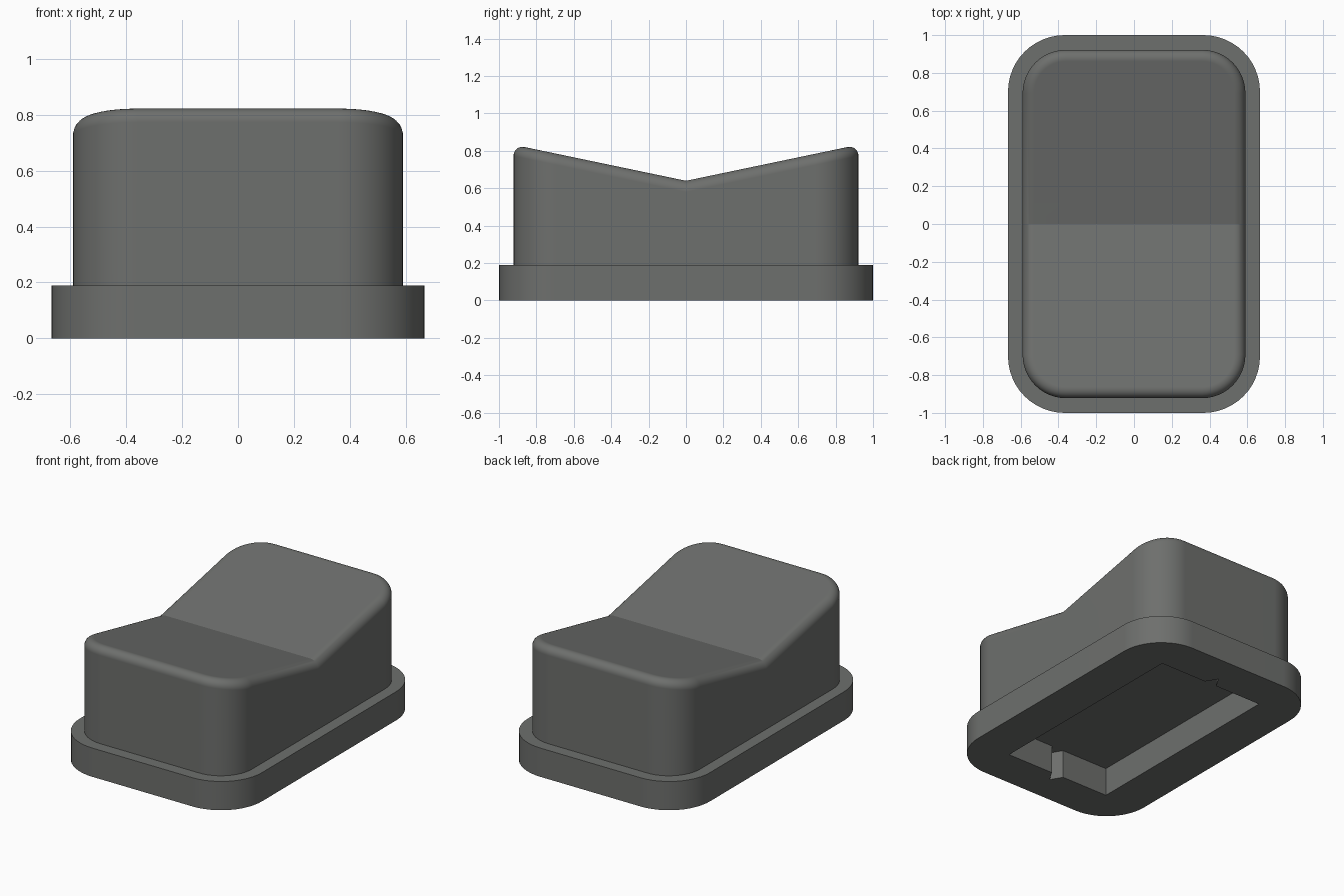
import bpy, bmesh, math

if "Cube" in bpy.data.objects:
    bpy.data.objects.remove(bpy.data.objects["Cube"])

grey = bpy.data.materials.new("dark_grey")
grey.diffuse_color = (0.155, 0.16, 0.153, 1)
grey.use_nodes = True
grey.node_tree.nodes["Principled BSDF"].inputs["Base Color"].default_value = grey.diffuse_color

FLANGE_H = 0.19


def outline(hx, hy, r, seg=12):
    """Rounded rectangle, counter-clockwise, with a point at y = 0 on each long side."""
    pts = []
    corners = [(1, 1), (-1, 1), (-1, -1), (1, -1)]
    for i, (sx, sy) in enumerate(corners):
        if i in (0, 2):
            pts.append((hx * sx, 0.0))
        for k in range(seg + 1):
            a = math.pi / 2 * (i + k / seg)
            pts.append((sx * (hx - r) + r * math.cos(a),
                        sy * (hy - r) + r * math.sin(a)))
    return pts


def finish(bm, name, angle):
    bmesh.ops.recalc_face_normals(bm, faces=bm.faces)
    me = bpy.data.meshes.new(name)
    bm.to_mesh(me)
    bm.free()
    ob = bpy.data.objects.new(name, me)
    bpy.context.collection.objects.link(ob)
    me.materials.append(grey)
    bpy.ops.object.select_all(action='DESELECT')
    ob.select_set(True)
    bpy.context.view_layer.objects.active = ob
    bpy.ops.object.shade_smooth_by_angle(angle=math.radians(angle))
    mod = ob.modifiers.new("flat_face_normals", 'WEIGHTED_NORMAL')
    mod.keep_sharp = True
    return ob


# Flange: rounded plate with a rectangular opening, notched on both short sides
bm = bmesh.new()
px, py, nw, nd = 0.39, 0.735, 0.045, 0.075
opening = [(px, -py), (px, py), (nw, py), (0, py + nd), (-nw, py),
           (-px, py), (-px, -py), (-nw, -py), (0, -py - nd), (nw, -py)]
edges = []
for loop in (outline(0.667, 1.0, 0.3), opening):
    vs = [bm.verts.new((x, y, 0)) for x, y in loop]
    edges += [bm.edges.new((vs[i - 1], vs[i])) for i in range(len(vs))]
bmesh.ops.triangle_fill(bm, edges=edges, use_beauty=True)
ext = bmesh.ops.extrude_face_region(bm, geom=bm.faces[:], use_keep_orig=True)
top = [g for g in ext["geom"] if isinstance(g, bmesh.types.BMVert)]
bmesh.ops.translate(bm, verts=top, vec=(0, 0, FLANGE_H))
finish(bm, "flange", 30)

# Cap: straight walls, rounded rim, top dipping to a valley at y = 0
HX, HY, R, FILLET, STEPS = 0.59, 0.922, 0.23, 0.06, 8


def valley(y):
    return 0.64 + 0.209 * abs(y)


bm = bmesh.new()
rings = [[bm.verts.new((x, y, FLANGE_H)) for x, y in outline(HX, HY, R)]]
for k in range(STEPS + 1):
    t = math.pi / 2 * k / STEPS
    inset = FILLET * (1 - math.cos(t))
    drop = FILLET * (1 - math.sin(t))
    rings.append([bm.verts.new((x, y, valley(y) - drop))
                  for x, y in outline(HX - inset, HY - inset, R - inset)])
n = len(rings[0])
for a, b in zip(rings, rings[1:]):
    for i in range(n):
        j = (i + 1) % n
        bm.faces.new((a[i], a[j], b[j], b[i]))
bm.faces.new(rings[0])
half = n // 2
last = rings[-1]
bm.faces.new(last[:half + 1])           # rear slope
bm.faces.new(last[half:] + [last[0]])   # front slope
finish(bm, "cap", 20)
